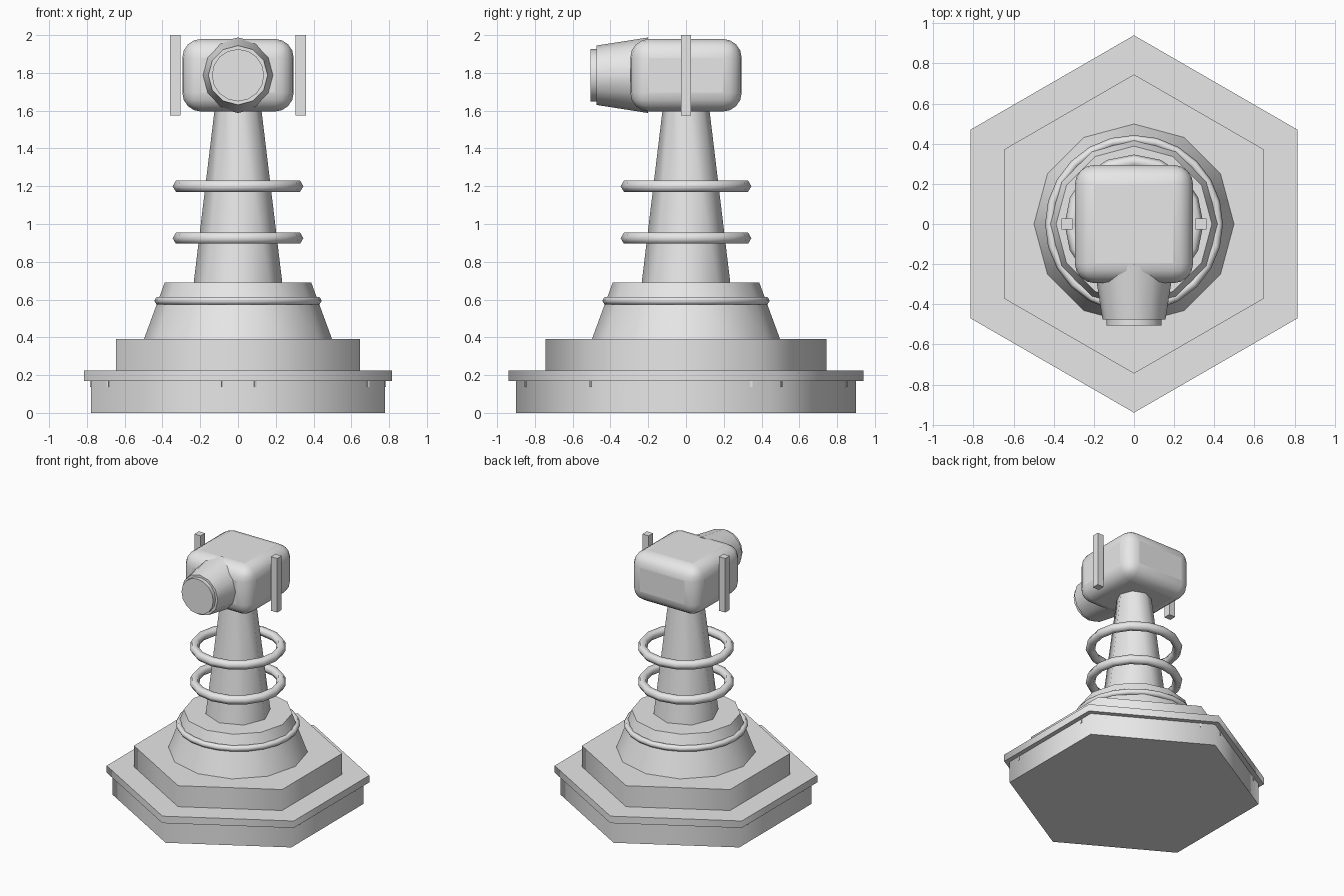
import bpy
from math import radians, pi, sqrt
from mathutils import Matrix, Vector

cube = bpy.data.objects.get("Cube")
if cube:
    bpy.data.objects.remove(cube, do_unlink=True)

grey = bpy.data.materials.new("light grey")
grey.use_nodes = True
colour = (0.8, 0.8, 0.8, 1)
grey.diffuse_color = colour
grey.node_tree.nodes["Principled BSDF"].inputs["Base Color"].default_value = colour


def finish(name):
    ob = bpy.context.object
    ob.name = name
    ob.data.materials.append(grey)
    bpy.ops.object.shade_smooth_by_angle(angle=radians(65))
    return ob


def tapered(name, sides, r1, r2, z1, z2):
    bpy.ops.mesh.primitive_cone_add(vertices=sides, radius1=r1, radius2=r2,
                                    depth=z2 - z1, location=(0, 0, (z1 + z2) / 2))
    return finish(name)


def forward(name, sides, r1, r2, y1, y2, z):
    # Tapered tube lying along -y
    bpy.ops.mesh.primitive_cone_add(vertices=sides, radius1=r1, radius2=r2,
                                    depth=y1 - y2, location=(0, (y1 + y2) / 2, z),
                                    rotation=(pi / 2, 0, 0))
    return finish(name)


def ring(name, major, minor, z, segments):
    bpy.ops.mesh.primitive_torus_add(major_radius=major, minor_radius=minor,
                                     major_segments=segments, minor_segments=6,
                                     location=(0, 0, z))
    return finish(name)


def box(name, centre, size):
    bpy.ops.mesh.primitive_cube_add(size=1, location=centre)
    bpy.context.object.scale = size
    bpy.ops.object.transform_apply(location=False, rotation=False, scale=True)
    return finish(name)


# Stepped hexagonal base
tapered("base_foot", 6, 0.9, 0.9, 0, 0.175)
tapered("base_rim", 6, 0.94, 0.94, 0.17, 0.225)
tapered("base_step", 6, 0.745, 0.745, 0.22, 0.39)

# Small tabs under the rim, two on each side of the foot
for side in range(6):
    turn = Matrix.Rotation(side * pi / 3, 4, "Z")
    for offset in (-0.345, 0.345):
        spot = turn @ Vector((0.9 * sqrt(3) / 2, offset, 0.155))
        tab = box("rim_tab", spot, (0.01, 0.012, 0.034))
        tab.rotation_euler.z = side * pi / 3

# Conical plinth with its collar
tapered("plinth", 12, 0.5, 0.388, 0.385, 0.69)
ring("plinth_collar", 0.42, 0.023, 0.594, 24)

# Column and floating rings
tapered("column", 8, 0.235, 0.115, 0.685, 1.68)
for label, z in (("lower", 0.925), ("upper", 1.2)):
    ring(label + "_ring", 0.312, 0.034, z, 16)

# Rounded head
head = box("head", (0, 0, 1.7875), (0.59, 0.59, 0.385))
bevel = head.modifiers.new("rounding", "BEVEL")
bevel.width = 0.1
bevel.segments = 4

# Snout and lens
forward("snout", 12, 0.2, 0.157, -0.2, -0.475, 1.7875)
forward("lens", 16, 0.138, 0.138, -0.46, -0.505, 1.7875)

# Side antennas
for label, side in (("left", 1), ("right", -1)):
    box(label + "_antenna", (side * 0.333, 0, 1.7875), (0.055, 0.055, 0.425))
